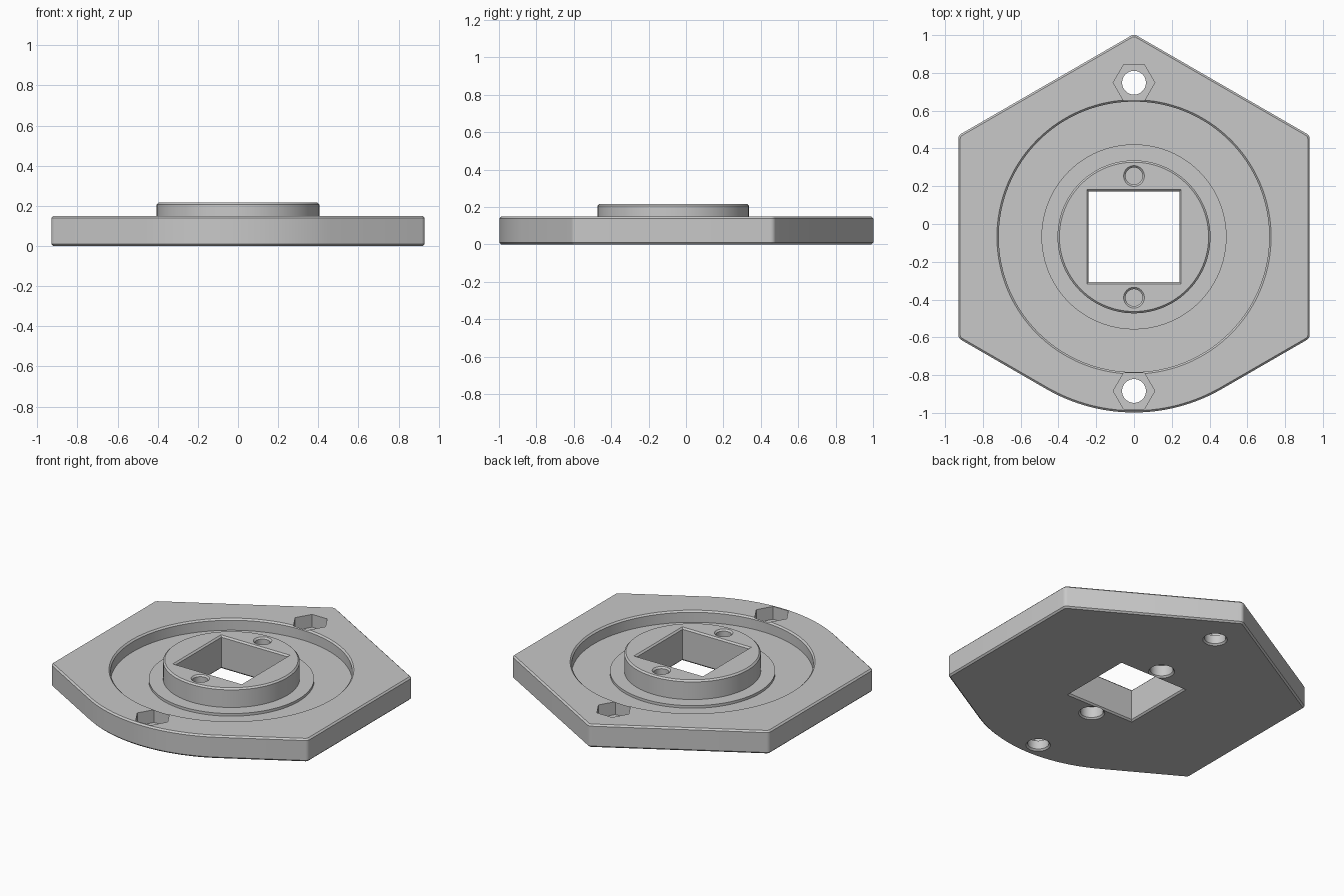
import bpy
import bmesh
from math import sin, cos, radians, sqrt, tau

cube = bpy.data.objects.get("Cube")
if cube:
    bpy.data.objects.remove(cube, do_unlink=True)

CY = -0.068      # centre of the round features
R = 0.93         # half width of the hexagon across its flats
FILLET = 0.03
CH = 0.01        # edge chamfer
PLATE_TOP, HUB_TOP = 0.15, 0.217

grey = bpy.data.materials.new("plain grey")
grey.use_nodes = True
grey.diffuse_color = (0.58, 0.58, 0.58, 1)
grey.node_tree.nodes["Principled BSDF"].inputs["Base Color"].default_value = (0.58, 0.58, 0.58, 1)


def arc(radius, start, end, steps, cx=0, cy=CY):
    angles = [radians(start + (end - start) * i / steps) for i in range(steps + 1)]
    return [(cx + radius * cos(a), cy + radius * sin(a)) for a in angles]


def ngon(n, radius, y=CY, phase=0.0):
    return [(radius * cos(tau * (i + phase) / n), y + radius * sin(tau * (i + phase) / n))
            for i in range(n)]


def outline(inset):
    """Hexagon with filleted corners and one corner replaced by a wide arc."""
    pts = arc(R - inset, 240, 300, 32)
    reach = (R - FILLET) / cos(radians(30))
    for a in range(-30, 211, 60):
        cx, cy = reach * cos(radians(a)), CY + reach * sin(radians(a))
        pts += arc(FILLET - inset, a - 30, a + 30, 6, cx, cy)
    return pts


def loft(name, rings):
    """Closed solid through a stack of (outline, height) rings."""
    bm = bmesh.new()
    loops = [[bm.verts.new((x, y, z)) for x, y in pts] for pts, z in rings]
    for low, high in zip(loops, loops[1:]):
        n = len(low)
        for i in range(n):
            j = (i + 1) % n
            bm.faces.new((low[i], low[j], high[j], high[i]))
    bm.faces.new(loops[0][::-1])
    bm.faces.new(loops[-1])
    bmesh.ops.recalc_face_normals(bm, faces=bm.faces[:])
    mesh = bpy.data.meshes.new(name)
    bm.to_mesh(mesh)
    bm.free()
    mesh.materials.append(grey)
    obj = bpy.data.objects.new(name, mesh)
    bpy.context.collection.objects.link(obj)
    return obj


def lathe(name, profile, y=CY, sides=96):
    return loft(name, [(ngon(sides, r, y), z) for r, z in profile])


def combine(target, tool, operation="DIFFERENCE"):
    tool.hide_render = True
    mod = target.modifiers.new(tool.name, "BOOLEAN")
    mod.operation = operation
    mod.solver = "EXACT"
    mod.object = tool
    bpy.context.view_layer.objects.active = target
    bpy.ops.object.modifier_apply(modifier=mod.name)
    bpy.data.objects.remove(tool, do_unlink=True)


# Chamfered base plate
plate = loft("mounting_plate", [
    (outline(CH), 0), (outline(0), CH),
    (outline(0), PLATE_TOP - CH), (outline(CH), PLATE_TOP)])

# Round recess with a chamfered rim
combine(plate, lathe("recess", [
    (0.716, 0.075), (0.716, PLATE_TOP - CH), (0.736, PLATE_TOP + CH)], sides=128))

# Central hub: low step and raised boss
combine(plate, lathe("hub", [
    (0.49, 0.04), (0.49, 0.092), (0.405, 0.092),
    (0.405, HUB_TOP - CH), (0.405 - CH, HUB_TOP)]), "UNION")

# Square through opening, chamfered at both ends
combine(plate, loft("square_opening", [
    (ngon(4, half * sqrt(2), phase=0.5), z) for half, z in (
        (0.26, -CH), (0.24, CH), (0.24, HUB_TOP - CH), (0.26, HUB_TOP + CH))]))

for side in (-1, 1):
    # Bolt hole with a hexagonal nut pocket
    y = CY + side * 0.816
    combine(plate, lathe("bolt_hole", [
        (0.083, -CH), (0.063, CH), (0.063, 0.3)], y, 48))
    combine(plate, lathe("nut_pocket", [(0.11, 0.066), (0.11, 0.3)], y, 6))
    # Blind screw hole in the boss and wider counterbore underneath
    y = CY + side * 0.322
    combine(plate, lathe("screw_hole", [
        (0.045, 0.1), (0.045, HUB_TOP - CH), (0.065, HUB_TOP + CH)], y, 48))
    combine(plate, lathe("counterbore", [
        (0.087, -CH), (0.068, CH), (0.068, 0.08)], y, 48))

bpy.ops.object.select_all(action="DESELECT")
plate.select_set(True)
bpy.context.view_layer.objects.active = plate
bpy.ops.object.shade_smooth_by_angle(angle=radians(30))
